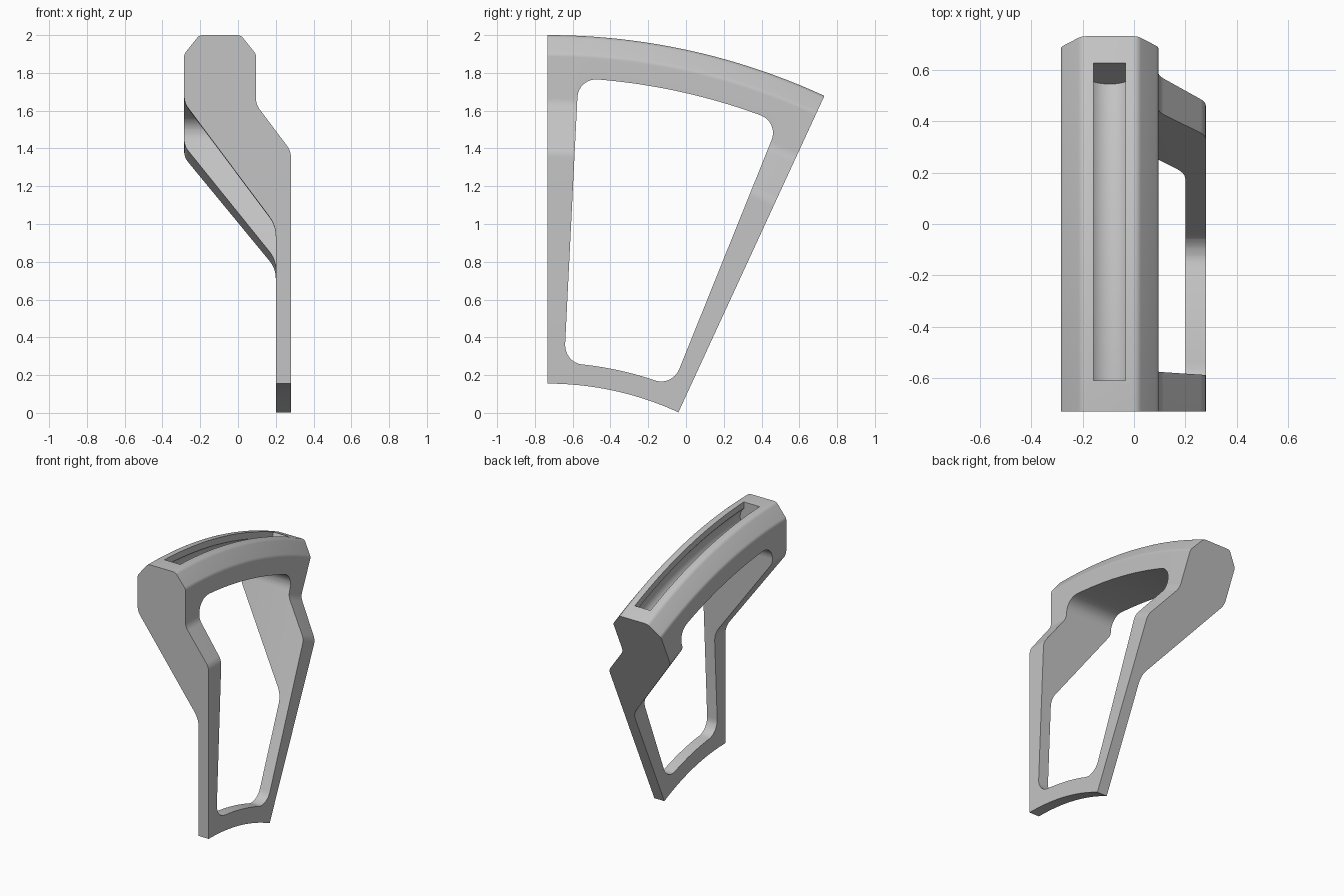
import bpy, bmesh, math
from mathutils import Vector

if "Cube" in bpy.data.objects:
    bpy.data.objects.remove(bpy.data.objects["Cube"])

# Everything is swept about one x-parallel axis below the frame
AXIS_Y, AXIS_Z = -0.7325, -1.497
SWEEP = math.radians(24.77)
R_OUT, R_IN = 3.497, 1.652


def polar(x, r, a):
    return Vector((x, AXIS_Y + r * math.sin(a), AXIS_Z + r * math.cos(a)))


def loft(name, rings):
    """Skin a list of equal rings and cap both ends."""
    bm = bmesh.new()
    vs = [[bm.verts.new(p) for p in ring] for ring in rings]
    n = len(vs[0])
    for a, b in zip(vs, vs[1:]):
        for i in range(n):
            j = (i + 1) % n
            bm.faces.new((a[i], a[j], b[j], b[i]))
    bm.faces.new(vs[0][::-1])
    bm.faces.new(vs[-1])
    bmesh.ops.recalc_face_normals(bm, faces=bm.faces)
    me = bpy.data.meshes.new(name)
    bm.to_mesh(me)
    bm.free()
    ob = bpy.data.objects.new(name, me)
    bpy.context.collection.objects.link(ob)
    return ob


def sweep(name, profile, a0, a1, steps):
    return loft(name, [[polar(x, r, a0 + (a1 - a0) * k / steps) for x, r in profile]
                       for k in range(steps + 1)])


def fillet(corners, steps=6):
    """Round the corners (x, z, radius) of a polygon."""
    out = []
    for i, (x, z, rad) in enumerate(corners):
        p = Vector((x, z))
        if rad == 0:
            out.append(p)
            continue
        u = (Vector(corners[i - 1][:2]) - p).normalized()
        v = (Vector(corners[(i + 1) % len(corners)][:2]) - p).normalized()
        half = u.angle(v) / 2
        c = p + (u + v).normalized() * (rad / math.sin(half))
        d0 = p + u * (rad / math.tan(half)) - c
        d1 = p + v * (rad / math.tan(half)) - c
        for k in range(steps + 1):
            t = k / steps
            out.append(c + d0.lerp(d1, t).normalized() * rad)
    return out


# Frame body: head block, slanted neck and thin leg swept round the axis
section = fillet([
    (-0.205, 2.0, 0.04), (0.015, 2.0, 0.04), (0.095, 1.9, 0.04),
    (0.095, 1.633, 0.1), (0.28, 1.387, 0.1), (0.28, R_IN + AXIS_Z, 0),
    (0.20, R_IN + AXIS_Z, 0), (0.20, 0.993, 0.17), (-0.285, 1.642, 0.1),
    (-0.285, 1.9, 0.04)])
frame = sweep("frame", [(x, z - AXIS_Z) for x, z in section], 0, SWEEP, 32)

# Window cutter: rounded ring sector cut sideways through the frame
A0, A1 = math.radians(2.85), math.radians(21.95)
R0, R1, RAD = 1.763, 3.273, 0.1
outline = []
for a, r, sa, sr, start in ((A0, R1, 1, -1, 180), (A1, R1, -1, -1, 90),
                            (A1, R0, -1, 1, 0), (A0, R0, 1, 1, -90)):
    rc = r + sr * RAD
    ac = a + sa * RAD / rc
    for k in range(9):
        t = math.radians(start - 90 * k / 8)
        outline.append((ac + RAD / rc * math.cos(t), rc + RAD * math.sin(t)))
    if start in (180, 0):  # fill the curved top and bottom edges
        end = A1 - RAD / rc if start == 180 else A0 + RAD / rc
        for k in range(1, 20):
            outline.append((ac + (end - ac) * k / 20, r))
window = loft("window_cutter", [[polar(x, r, a) for a, r in outline] for x in (-0.6, 0.6)])

# Channel cutter: round groove opening through a narrower slit on top
CX, CR, RAD_C, HALF = -0.095, 3.38, 0.095, 0.0625
a0 = math.asin(HALF / RAD_C)
keyhole = [(CX - HALF, R_OUT + 0.1), (CX + HALF, R_OUT + 0.1)]
for k in range(25):
    t = a0 + (2 * math.pi - 2 * a0) * k / 24
    keyhole.append((CX + RAD_C * math.sin(t), CR + RAD_C * math.cos(t)))
channel = sweep("channel_cutter", keyhole, math.radians(2.0), math.radians(22.9), 32)

# Cut the openings
bpy.context.view_layer.objects.active = frame
frame.select_set(True)
for cutter in (window, channel):
    cutter.hide_render = True
    mod = frame.modifiers.new(cutter.name, 'BOOLEAN')
    mod.operation = 'DIFFERENCE'
    mod.solver = 'EXACT'
    mod.object = cutter
    bpy.ops.object.modifier_apply(modifier=mod.name)
    bpy.data.objects.remove(cutter)

# Single plain grey
grey = bpy.data.materials.new("grey")
grey.diffuse_color = (0.55, 0.55, 0.55, 1)
grey.use_nodes = True
grey.node_tree.nodes["Principled BSDF"].inputs["Base Color"].default_value = grey.diffuse_color
frame.data.materials.clear()
frame.data.materials.append(grey)
for p in frame.data.polygons:
    p.material_index = 0
bpy.ops.object.shade_smooth_by_angle(angle=math.radians(25))
